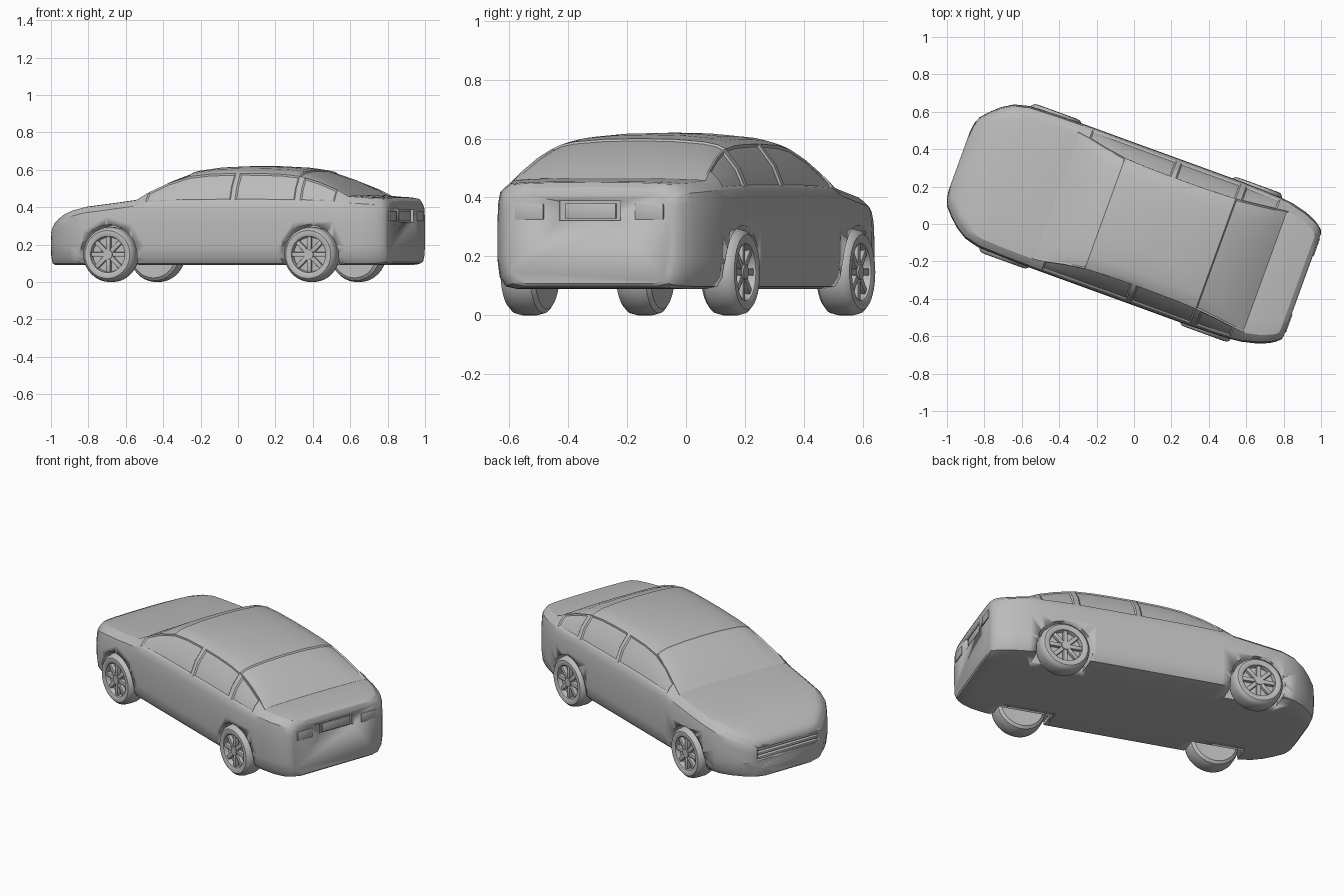
import bpy, bmesh, math
from mathutils import Matrix, Vector

if "Cube" in bpy.data.objects:
    bpy.data.objects.remove(bpy.data.objects["Cube"])

TURN = Matrix.Rotation(math.radians(-20), 4, 'Z')   # the car stands turned on the ground
grey = bpy.data.materials.new("body_grey")
grey.diffuse_color = (0.5, 0.5, 0.5, 1)
grey.use_nodes = True
grey.node_tree.nodes["Principled BSDF"].inputs["Base Color"].default_value = grey.diffuse_color


def finish(name, bm, angle=35):
    """Turn a bmesh built along x (nose at -x) into a shaded object."""
    bmesh.ops.recalc_face_normals(bm, faces=bm.faces)
    me = bpy.data.meshes.new(name)
    bm.to_mesh(me)
    bm.free()
    me.materials.append(grey)
    ob = bpy.data.objects.new(name, me)
    bpy.context.collection.objects.link(ob)
    ob.matrix_world = TURN
    bpy.ops.object.select_all(action='DESELECT')
    ob.select_set(True)
    bpy.context.view_layer.objects.active = ob
    bpy.ops.object.shade_smooth_by_angle(angle=math.radians(angle))
    return ob


def add_box(bm, x, y, z, bevel=0.0, rot=None):
    """Box from (min, max) ranges on each axis."""
    size = [r[1] - r[0] for r in (x, y, z)]
    mid = Vector([(r[1] + r[0]) / 2 for r in (x, y, z)])
    m = Matrix.Translation(mid) @ Matrix.Diagonal((*size, 1))
    verts = bmesh.ops.create_cube(bm, size=1, matrix=m)["verts"]
    if bevel:
        edges = list({e for v in verts for e in v.link_edges})
        res = bmesh.ops.bevel(bm, geom=edges, offset=bevel, segments=2, affect='EDGES', profile=0.5)
        verts = list({v for f in res["faces"] for v in f.verts})
    if rot:
        bmesh.ops.transform(bm, matrix=rot, verts=verts)


def add_rod(bm, radius, y, centre, segs=40):
    """Cylinder whose axis runs across the car."""
    m = Matrix.Translation((centre[0], (y[0] + y[1]) / 2, centre[1])) @ Matrix.Rotation(math.pi / 2, 4, 'X')
    bmesh.ops.create_cone(bm, cap_ends=True, segments=segs, radius1=radius, radius2=radius,
                          depth=y[1] - y[0], matrix=m)


# Body stations: position, half width, top height, floor height
STATIONS = [
    (-.993, .17, .285, .10), (-.985, .22, .305, .092), (-.97, .255, .32, .09), (-.93, .30, .345, .09),
    (-.88, .345, .37, .09), (-.82, .382, .39, .09), (-.74, .402, .408, .09), (-.60, .408, .425, .09),
    (-.45, .41, .445, .09), (-.38, .41, .492, .09), (-.28, .41, .552, .09), (-.165, .41, .598, .09),
    (-.05, .41, .614, .09), (.10, .41, .62, .09), (.125, .41, .62, .09), (.25, .41, .619, .09),
    (.37, .41, .613, .09), (.465, .41, .60, .09), (.495, .409, .591, .09), (.585, .407, .559, .09),
    (.69, .402, .508, .09), (.755, .395, .466, .09), (.84, .375, .458, .09), (.90, .35, .455, .092),
    (.93, .33, .451, .095), (.95, .312, .435, .10), (.957, .295, .418, .108)]
BELT, EDGE, TOP = 8, 11, 15


def half_section(w, zt, zb):
    """Right half of a cross-section, from the floor centre up to the roof centre."""
    b = min(.425, zt - .04)
    h = zt - b
    belt, edge = Vector((w - .010, b)), Vector((w - .035 - .35 * h, b + .80 * h))
    mid = belt.lerp(edge, .5) + Vector((.05 * h, .03 * h))
    rise = zt - edge.y
    return [(0, zb), (w * .5, zb), (w - .07, zb), (w - .03, zb + .008), (w - .008, zb + .04),
            (w, zb + .10), (w, b - .10), (w - .003, b - .035), tuple(belt),
            tuple(belt.lerp(edge, .08)), tuple(mid), tuple(edge),
            (edge.x * .9, edge.y + rise * .4), (edge.x * .75, edge.y + rise * .68),
            (edge.x * .4, edge.y + rise * .93), (0, zt)]


# Body shell lofted through the stations
bm = bmesh.new()
rings = []
for x, w, zt, zb in STATIONS:
    half = half_section(w, zt, zb)
    ring = half + [(-y, z) for y, z in half[-2:0:-1]]
    rings.append([bm.verts.new((x, y, z)) for y, z in ring])
n = len(rings[0])
quads = {}
for i in range(len(rings) - 1):
    for j in range(n):
        k = (j + 1) % n
        quads[i, j] = bm.faces.new((rings[i][j], rings[i][k], rings[i + 1][k], rings[i + 1][j]))
bm.faces.new(rings[0])
bm.faces.new(rings[-1])
bmesh.ops.recalc_face_normals(bm, faces=bm.faces)


def station(x):
    return next(i for i, s in enumerate(STATIONS) if s[0] == x)


def glass(x0, x1, bands, thickness, depth):
    faces = [quads[i, j] for i in range(station(x0), station(x1)) for j in bands]
    bmesh.ops.inset_region(bm, faces=faces, thickness=thickness, depth=-depth, use_even_offset=True)


# Side windows on both flanks, then windscreen and rear window
for x0, x1 in ((-.38, .10), (.125, .465), (.495, .69)):
    for bands in ((9, 10), (n - 11, n - 10)):
        glass(x0, x1, bands, .008, .006)
screen = range(EDGE, n - EDGE)
glass(-.45, -.165, screen, .006, .004)
glass(.465, .755, screen, .008, .006)
body = finish("body", bm, 28)

# Openings: wheel arches, grille and number plate recess
AXLES = (-.59, .553)
cut = bmesh.new()
for ax in AXLES:
    for s in (-1, 1):
        add_rod(cut, .163, sorted((s * .26, s * .55)), (ax, .142), 48)
add_box(cut, (-1.1, -.968), (-.205, .205), (.205, .272))
add_box(cut, (.942, 1.1), (-.112, .112), (.322, .388))
cutter = finish("opening_cutter", cut)
cutter.hide_render = True
mod = body.modifiers.new("openings", 'BOOLEAN')
mod.object = cutter
mod.operation = 'DIFFERENCE'
mod.solver = 'EXACT'
bpy.context.view_layer.objects.active = body
bpy.ops.object.modifier_apply(modifier="openings")
bpy.data.objects.remove(cutter)

# Grille bars
bm = bmesh.new()
for z in (.213, .238, .263):
    add_box(bm, (-.99, -.96), (-.203, .203), (z - .007, z + .007), .003)
finish("grille_bars", bm)

# Number plate and tail lamps
bm = bmesh.new()
add_box(bm, (.935, .95), (-.092, .092), (.328, .38), .002)
finish("number_plate", bm)
bm = bmesh.new()
for s in (-1, 1):
    add_box(bm, (.945, .962), sorted((s * .165, s * .268)), (.325, .378), .003)
finish("tail_lamps", bm)

# Wheels: tyre profile as (radius, offset outwards), spun round the axle
TYRE = [(.0, -.06), (.09, -.06), (.125, -.062), (.14, -.05), (.147, -.025), (.147, .025), (.141, .048),
        (.128, .06), (.108, .062), (.097, .056), (.092, .03), (.0, .03)]
R = .147
for ax, end in zip(AXLES, ("front", "rear")):
    for s, side in ((-1, "near"), (1, "far")):
        bm = bmesh.new()
        vs = [bm.verts.new((r, o, 0)) for r, o in TYRE]
        es = [bm.edges.new(p) for p in zip(vs, vs[1:])]
        bmesh.ops.spin(bm, geom=vs + es, cent=(0, 0, 0), axis=(0, 1, 0), angle=2 * math.pi, steps=40)
        bmesh.ops.remove_doubles(bm, verts=bm.verts, dist=1e-5)
        # hub and eight spokes
        add_rod(bm, .026, (.02, .056), (0, 0), 20)
        for k in range(8):
            add_box(bm, (.015, .096), (.02, .05), (-.012, .012), .004,
                    Matrix.Rotation(k * math.pi / 4, 4, 'Y'))
        place = Matrix.Translation((ax, s * .362, R)) @ Matrix.Diagonal((1, s, 1, 1))
        bmesh.ops.transform(bm, matrix=place, verts=bm.verts)
        finish(f"{end}_{side}_wheel", bm)
